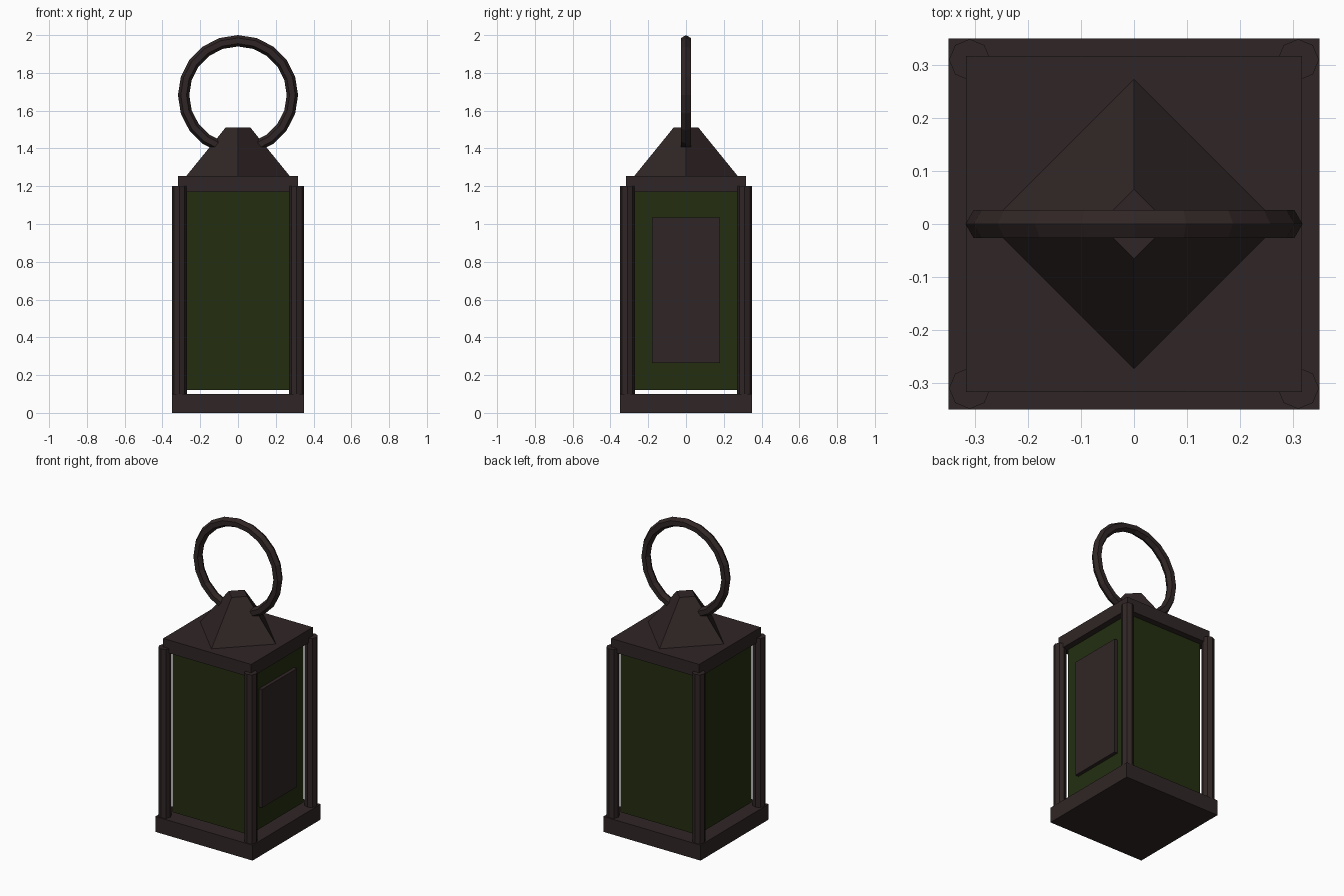
import bpy
from math import pi

cube = bpy.data.objects.get("Cube")
if cube:
    bpy.data.objects.remove(cube, do_unlink=True)


def make_material(name, rgb):
    mat = bpy.data.materials.new(name)
    mat.use_nodes = True
    color = (*rgb, 1.0)
    mat.diffuse_color = color
    bsdf = mat.node_tree.nodes["Principled BSDF"]
    bsdf.inputs["Base Color"].default_value = color
    bsdf.inputs["Roughness"].default_value = 0.8
    return mat


iron = make_material("dark_iron", (0.030, 0.019, 0.019))
glass = make_material("green_glass", (0.017, 0.027, 0.005))


def finish(name, mat):
    obj = bpy.context.object
    obj.name = name
    obj.data.materials.append(mat)
    return obj


def box(name, mat, low, high):
    """Box between two opposite corners."""
    center = [(a + b) / 2 for a, b in zip(low, high)]
    bpy.ops.mesh.primitive_cube_add(size=1, location=center)
    obj = finish(name, mat)
    obj.scale = [b - a for a, b in zip(low, high)]
    bpy.ops.object.transform_apply(location=False, rotation=False, scale=True)


def taper(name, mat, sides, r_low, r_high, x, y, z_low, z_high):
    """Upright prism or truncated cone."""
    bpy.ops.mesh.primitive_cone_add(
        vertices=sides, radius1=r_low, radius2=r_high, depth=z_high - z_low,
        location=(x, y, (z_low + z_high) / 2))
    finish(name, mat)


# Base, floating glass body and roof slab
box("base", iron, (-0.35, -0.35, 0), (0.35, 0.35, 0.1))
box("glass_body", glass, (-0.277, -0.277, 0.12), (0.277, 0.277, 1.18))
box("roof_slab", iron, (-0.317, -0.317, 1.17), (0.317, 0.317, 1.255))

# Door plate on the left side only
box("door_plate", iron, (0.26, -0.18, 0.265), (0.30, 0.18, 1.035))

# Octagonal corner posts
for x, side in ((-0.31, "right"), (0.31, "left")):
    for y, end in ((-0.31, "front"), (0.31, "back")):
        taper(f"{end}_{side}_post", iron, 8, 0.039, 0.039, x, y, 0.1, 1.2)

# Four-sided cap, its corners on the axes
taper("roof_cap", iron, 4, 0.273, 0.066, 0, 0, 1.255, 1.51)

# Carrying ring passing through the cap
bpy.ops.mesh.primitive_torus_add(
    major_segments=20, minor_segments=6, major_radius=0.288, minor_radius=0.03,
    location=(0, 0, 1.682), rotation=(pi / 2, 0, 0))
finish("carrying_ring", iron)
